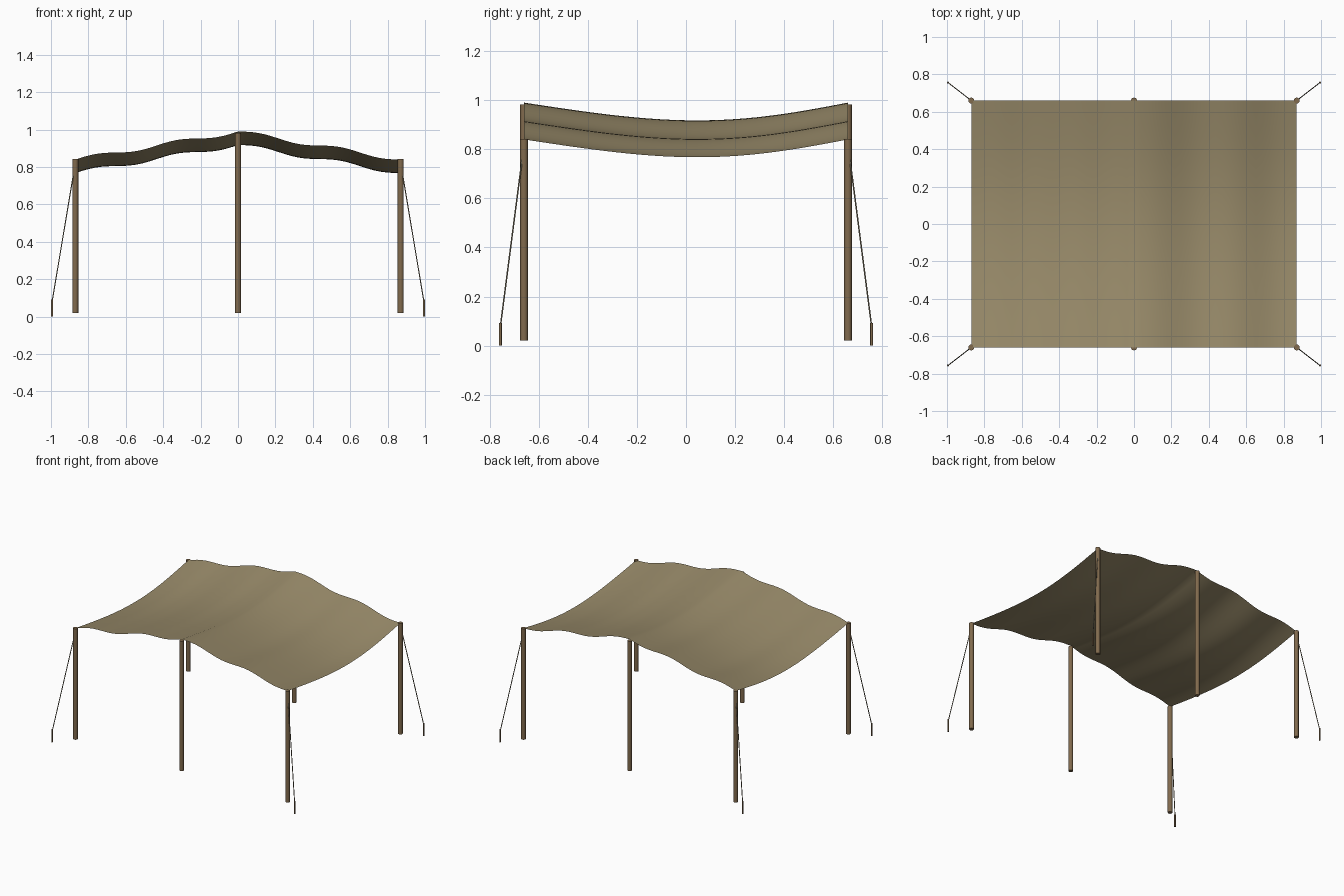
import bpy, bmesh, math
from mathutils import Vector

if "Cube" in bpy.data.objects:
    bpy.data.objects.remove(bpy.data.objects["Cube"])

HX, HY = 0.87, 0.66          # half size of the canopy
RIDGE, EAVE = 0.99, 0.84     # heights at the ridge and the long edges


def material(name, rgb):
    m = bpy.data.materials.new(name)
    m.diffuse_color = (*rgb, 1)
    m.use_nodes = True
    m.node_tree.nodes["Principled BSDF"].inputs["Base Color"].default_value = m.diffuse_color
    return m


CANVAS = material("tan_canvas", (0.32, 0.26, 0.145))
WOOD = material("brown_wood", (0.22, 0.145, 0.075))
ROPE = material("rope_fibre", (0.25, 0.22, 0.15))


def rod(name, a, b, radius, sides, mat):
    """Cylinder running from point a to point b."""
    a, b = Vector(a), Vector(b)
    bpy.ops.mesh.primitive_cylinder_add(vertices=sides, radius=radius,
                                        depth=(b - a).length, location=(a + b) / 2)
    ob = bpy.context.object
    ob.name = name
    ob.rotation_euler = (b - a).to_track_quat('Z', 'Y').to_euler()
    ob.data.materials.append(mat)
    bpy.ops.object.shade_smooth_by_angle(angle=math.radians(50))
    return ob


def canopy_height(x, y):
    """Pitched roof, sagging between the pole rows, with wind ripples."""
    pitch = RIDGE - (RIDGE - EAVE) * abs(x) / HX
    sag = 0.072 * math.cos(math.pi * y / (2 * HY))
    ripple = 0.011 * math.sin(4 * math.pi * x / HX)
    drift = 0.004 * math.sin(math.pi * y / HY)
    return pitch - sag + ripple - drift


# Canopy sheet
bm = bmesh.new()
bmesh.ops.create_grid(bm, x_segments=48, y_segments=32, size=1)
for v in bm.verts:
    v.co.x *= HX
    v.co.y *= HY
    v.co.z = canopy_height(v.co.x, v.co.y)
for f in bm.faces:
    f.smooth = True
mesh = bpy.data.meshes.new("canopy")
bm.to_mesh(mesh)
bm.free()
mesh.materials.append(CANVAS)
bpy.context.collection.objects.link(bpy.data.objects.new("canopy", mesh))

for sy in (-1, 1):
    # Ridge poles
    rod("ridge_pole", (0, sy * HY, 0.02), (0, sy * HY, 0.982), 0.016, 12, WOOD)
    for sx in (-1, 1):
        # Corner poles, pegs and guy ropes
        x, y = sx * HX, sy * HY
        rod("corner_pole", (x, y, 0.02), (x, y, 0.842), 0.016, 12, WOOD)
        px, py = sx * 0.994, sy * 0.756
        rod("peg", (px, py, 0), (px, py, 0.093), 0.006, 8, WOOD)
        rod("guy_rope", (x, y, 0.82), (px, py, 0.08), 0.003, 6, ROPE)
